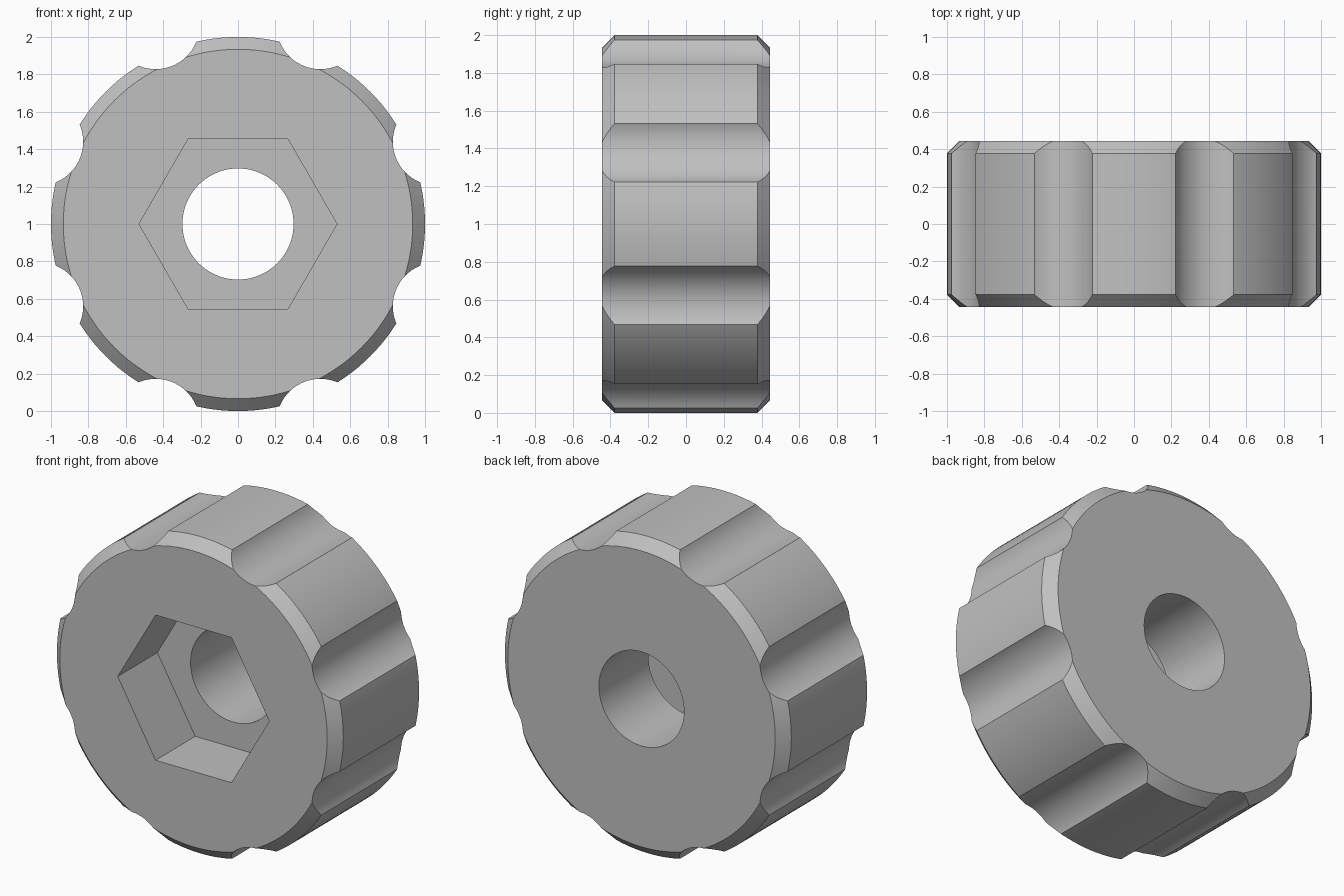
import bpy
import bmesh
from math import cos, sin, tau, radians
from mathutils import Matrix, Vector

RADIUS, HALF, CHAMFER = 1.0, 0.444, 0.066
BORE, HEX, HEX_DEPTH = 0.297, 0.529, 0.395
FLUTES, FLUTE_DIST, FLUTE_RADIUS = 8, 1.15, 0.2346

cube = bpy.data.objects.get("Cube")
if cube:
    bpy.data.objects.remove(cube, do_unlink=True)

grey = bpy.data.materials.new("plain grey")
grey.use_nodes = True
colour = (0.53, 0.53, 0.53, 1)
grey.diffuse_color = colour
grey.node_tree.nodes["Principled BSDF"].inputs["Base Color"].default_value = colour


def to_object(bm, name):
    bmesh.ops.recalc_face_normals(bm, faces=bm.faces)
    mesh = bpy.data.meshes.new(name)
    bm.to_mesh(mesh)
    bm.free()
    mesh.materials.append(grey)
    obj = bpy.data.objects.new(name, mesh)
    bpy.context.collection.objects.link(obj)
    return obj


def prism(name, x, z, radius, sides, y0, y1):
    """Prism along y, its first corner pointing to +x."""
    bm = bmesh.new()
    ring = [bm.verts.new((x + radius * cos(tau * i / sides), y0,
                          z + radius * sin(tau * i / sides))) for i in range(sides)]
    face = bm.faces.new(ring)
    out = bmesh.ops.extrude_face_region(bm, geom=[face])["geom"]
    bmesh.ops.translate(bm, vec=(0, y1 - y0, 0),
                        verts=[v for v in out if isinstance(v, bmesh.types.BMVert)])
    return to_object(bm, name)


# Knob body: chamfered ring with the bore, spun around the y axis
bm = bmesh.new()
profile = [(BORE, -HALF), (RADIUS - CHAMFER, -HALF), (RADIUS, -HALF + CHAMFER),
           (RADIUS, HALF - CHAMFER), (RADIUS - CHAMFER, HALF), (BORE, HALF)]
verts = [bm.verts.new((r, y, 1)) for r, y in profile]
edges = [bm.edges.new((verts[i], verts[i - 1])) for i in range(len(verts))]
bmesh.ops.spin(bm, geom=verts + edges, cent=(0, 0, 1), axis=(0, 1, 0),
               angle=tau, steps=144, use_merge=True)
bmesh.ops.remove_doubles(bm, verts=bm.verts, dist=0.0001)
knob = to_object(bm, "knob_body")

# Cutters: hexagonal nut pocket in the front and grip flutes around the rim
cutters = [prism("nut_pocket_cutter", 0, 1, HEX, 6, -HALF - 0.2, -HALF + HEX_DEPTH)]
for i in range(FLUTES):
    a = tau * (i + 0.5) / FLUTES
    cutters.append(prism("flute_cutter", FLUTE_DIST * cos(a), 1 + FLUTE_DIST * sin(a),
                         FLUTE_RADIUS, 72, -HALF - 0.2, HALF + 0.2))

bpy.context.view_layer.objects.active = knob
for cutter in cutters:
    cutter.hide_render = True
    mod = knob.modifiers.new("cut", "BOOLEAN")
    mod.operation = "DIFFERENCE"
    mod.solver = "EXACT"
    mod.object = cutter
    bpy.ops.object.modifier_apply(modifier=mod.name)
for cutter in cutters:
    bpy.data.objects.remove(cutter, do_unlink=True)

# Smooth rounds, crisp edges
bpy.ops.object.select_all(action="DESELECT")
knob.select_set(True)
bpy.ops.object.shade_smooth_by_angle(angle=radians(25))
